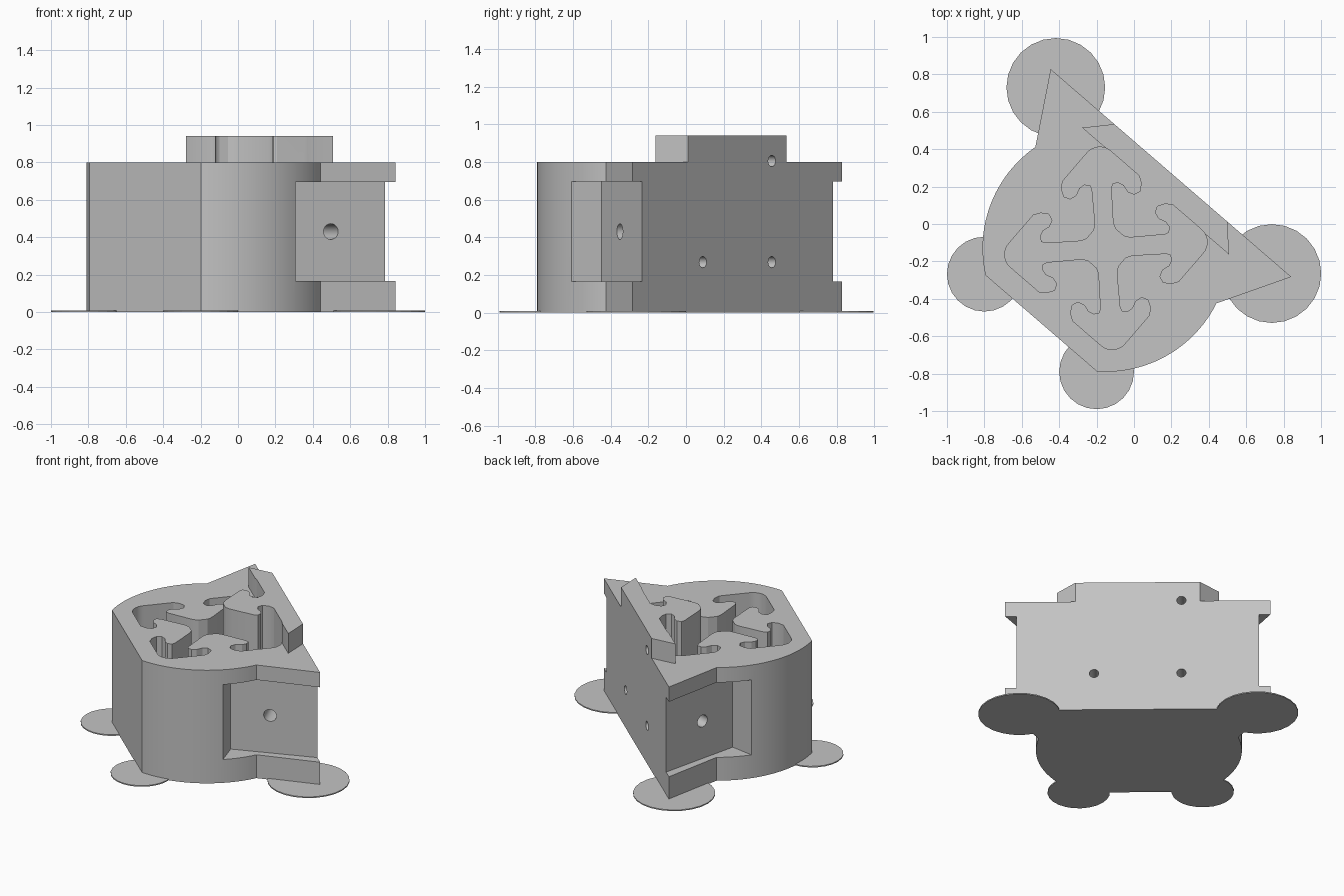
import bpy, bmesh
from math import cos, sin, pi, radians, atan2
from mathutils import Matrix, Vector

cube = bpy.data.objects.get("Cube")
if cube:
    bpy.data.objects.remove(cube, do_unlink=True)

grey = bpy.data.materials.new("plain grey")
grey.use_nodes = True
grey.diffuse_color = (0.55, 0.55, 0.55, 1)
grey.node_tree.nodes["Principled BSDF"].inputs["Base Color"].default_value = (0.55, 0.55, 0.55, 1)

# The bracket is symmetric about an axis turned from the world grid
TURN = Matrix.Translation((-0.15, -0.13, 0)) @ Matrix.Rotation(radians(-40.8), 4, 'Z')
BACK = 0.532      # distance of front and back faces from the socket centre
HEIGHT = 0.8


def finish(name, bm, matrix):
    bm.transform(matrix)
    bmesh.ops.recalc_face_normals(bm, faces=bm.faces)
    mesh = bpy.data.meshes.new(name)
    bm.to_mesh(mesh)
    bm.free()
    mesh.materials.append(grey)
    obj = bpy.data.objects.new(name, mesh)
    bpy.context.collection.objects.link(obj)
    return obj


def prism(name, outline, z0, z1, matrix=TURN):
    bm = bmesh.new()
    face = bm.faces.new([bm.verts.new((x, y, z0)) for x, y in outline])
    ext = bmesh.ops.extrude_face_region(bm, geom=[face])["geom"]
    verts = [g for g in ext if isinstance(g, bmesh.types.BMVert)]
    bmesh.ops.translate(bm, verts=verts, vec=(0, 0, z1 - z0))
    return finish(name, bm, matrix)


def rod(name, start, end, radius):
    a, b = Vector(start), Vector(end)
    bm = bmesh.new()
    bmesh.ops.create_cone(bm, cap_ends=True, segments=24, radius1=radius,
                          radius2=radius, depth=(b - a).length)
    aim = (b - a).to_track_quat('Z', 'Y').to_matrix().to_4x4()
    return finish(name, bm, TURN @ Matrix.Translation((a + b) / 2) @ aim)


def arc(cx, cy, r, a0, a1, n):
    return [(cx + r * cos(a0 + (a1 - a0) * i / n),
             cy + r * sin(a0 + (a1 - a0) * i / n)) for i in range(n + 1)]


def mirrored(half):
    return half + [(-x, y) for x, y in reversed(half)]


def combine(target, tool, operation):
    mod = target.modifiers.new("combine", 'BOOLEAN')
    mod.operation = operation
    mod.solver = 'EXACT'
    mod.object = tool
    bpy.context.view_layer.objects.active = target
    bpy.ops.object.modifier_apply(modifier=mod.name)
    bpy.data.objects.remove(tool, do_unlink=True)


# Main block: flat front, round sides, flared wings, flat back
side_arc = arc(0, 0, 0.66, atan2(-BACK, 0.395), atan2(0.163, 0.638), 24)
body = prism("bracket_body", mirrored(side_arc + [(0.85, BACK)]), 0, HEIGHT)

# Raised back wall, including the tongue that reaches into the socket
wall = [(0.4, BACK), (0.518, 0.405), (0.24, 0.405), (0.24, 0.26), (0.06, 0.09)]
combine(body, prism("back_wall", mirrored(wall), 0.5, 0.94), 'UNION')

# Blind socket for a slotted rail: rounded square with four tongues
tongue = mirrored([(0.12, 0.41), (0.085, 0.387), (0.062, 0.35), (0.075, 0.317),
                   (0.11, 0.306), (0.15, 0.318), (0.182, 0.31), (0.2, 0.285),
                   (0.19, 0.262), (0.075, 0.143), (0.055, 0.125), (0.03, 0.112)])
quarter = tongue + arc(-0.32, 0.32, 0.09, pi / 2, pi, 8)
socket = []
for k in range(4):
    c, s = round(cos(k * pi / 2)), round(sin(k * pi / 2))
    socket += [(c * x - s * y, s * x + c * y) for x, y in quarter]
combine(body, prism("socket_cutter", socket, 0.11, 1.2), 'DIFFERENCE')

# Wing pockets with one screw hole each, and screw holes through the back
pocket = [(0.515, 0.025), (0.965, -0.254), (1.2, 0.1), (1.0, 0.626), (0.826, 0.628)]
for s in (1, -1):
    combine(body, prism("pocket_cutter", [(s * x, y) for x, y in pocket],
                        0.165, 0.695), 'DIFFERENCE')
    combine(body, rod("wing_hole_cutter", (s * 0.723, 0.209, 0.43),
                      (s * 0.412, 0.37, 0.43), 0.042), 'DIFFERENCE')
    for z in (0.268, 0.805):
        combine(body, rod("back_hole_cutter", (s * 0.28, 0.62, z),
                          (s * 0.28, 0.36, z), 0.03), 'DIFFERENCE')

bpy.ops.object.select_all(action='DESELECT')
body.select_set(True)
bpy.context.view_layer.objects.active = body
bpy.ops.object.shade_smooth_by_angle(angle=radians(25))

# Thin round feet under the four corners
for name, x, y, r in (("back_right_foot", -0.418, 0.73, 0.264),
                      ("back_left_foot", 0.737, -0.265, 0.264),
                      ("front_right_foot", -0.8, -0.268, 0.2),
                      ("front_left_foot", -0.2, -0.79, 0.2)):
    prism(name, arc(x, y, r, 0, 2 * pi, 24)[:-1], 0, 0.008, Matrix.Identity(4))
